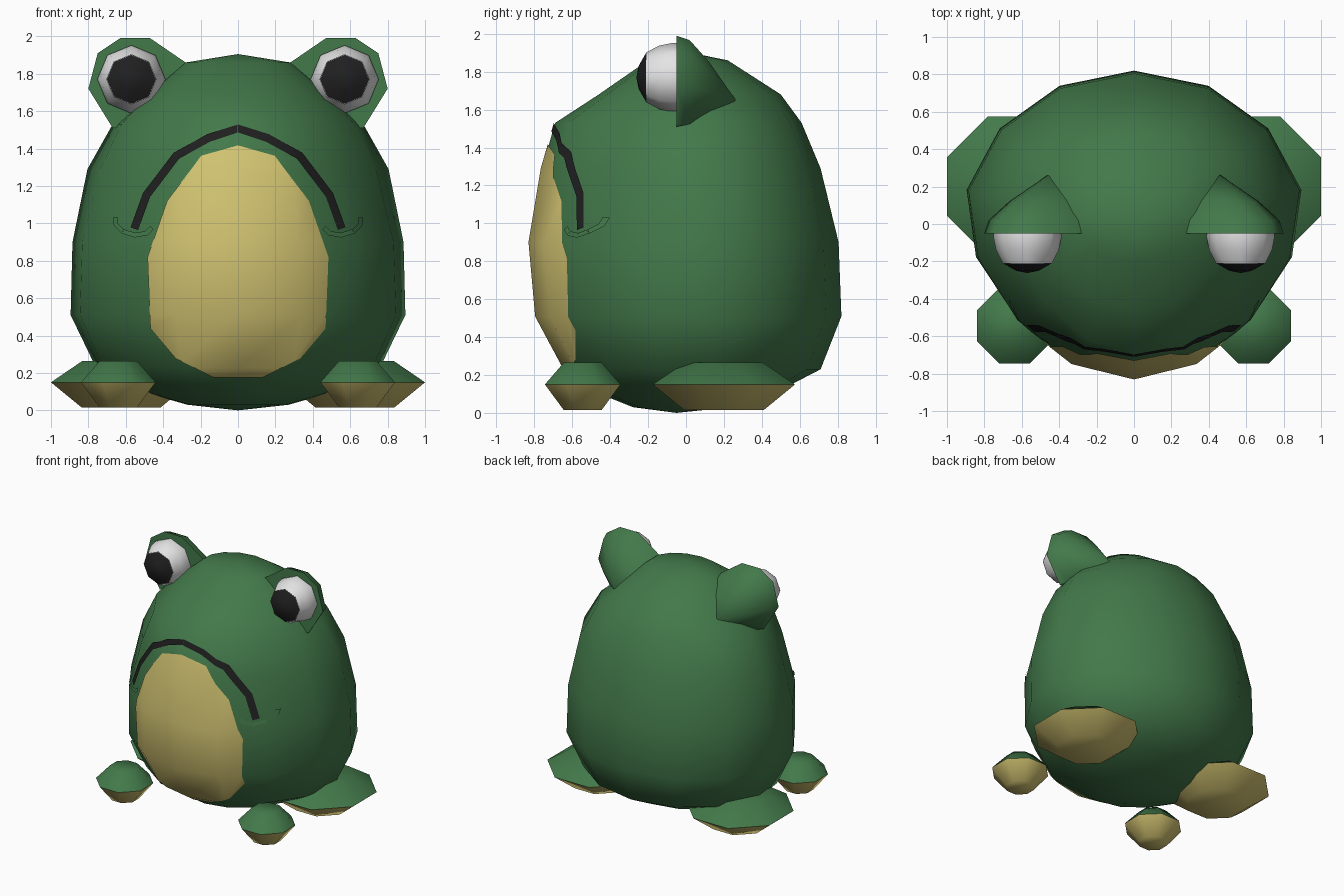
import bpy, bmesh, math
from mathutils import Vector

if "Cube" in bpy.data.objects:
    bpy.data.objects.remove(bpy.data.objects["Cube"])


def material(name, rgb):
    m = bpy.data.materials.new(name)
    m.diffuse_color = (*rgb, 1)
    m.use_nodes = True
    m.node_tree.nodes["Principled BSDF"].inputs["Base Color"].default_value = m.diffuse_color
    return m


GREEN = material("frog_green", (0.055, 0.19, 0.068))
YELLOW = material("belly_yellow", (0.66, 0.56, 0.17))
WHITE = material("eye_white", (0.78, 0.78, 0.78))
BLACK = material("black", (0.014, 0.014, 0.015))


def finish(bm, name, mats, angle=180, solid=True):
    if solid:
        bmesh.ops.recalc_face_normals(bm, faces=bm.faces)
    me = bpy.data.meshes.new(name)
    bm.to_mesh(me)
    bm.free()
    for m in mats:
        me.materials.append(m)
    ob = bpy.data.objects.new(name, me)
    bpy.context.collection.objects.link(ob)
    bpy.ops.object.select_all(action='DESELECT')
    ob.select_set(True)
    bpy.context.view_layer.objects.active = ob
    bpy.ops.object.shade_smooth_by_angle(angle=math.radians(angle))
    return ob


def loft(rings, start=None, end=None):
    """Skin a list of closed rings; ends become a point or a flat cap."""
    bm = bmesh.new()
    loops = [[bm.verts.new(p) for p in r] for r in rings]
    n = len(loops[0])
    for a, b in zip(loops, loops[1:]):
        for i in range(n):
            bm.faces.new((a[i], a[(i + 1) % n], b[(i + 1) % n], b[i]))
    for loop, tip in ((loops[0], start), (loops[-1], end)):
        if tip is None:
            bm.faces.new(loop)
        else:
            t = bm.verts.new(tip)
            for i in range(n):
                bm.faces.new((loop[i], loop[(i + 1) % n], t))
    return bm


# Body: (height, half width, front y, back y, pinch of the front)
SECTIONS = [
    (0.03, 0.27, -0.28, 0.24, 0.10), (0.09, 0.48, -0.43, 0.44, 0.12),
    (0.23, 0.76, -0.64, 0.71, 0.15), (0.51, 0.895, -0.79, 0.82, 0.16),
    (0.90, 0.885, -0.825, 0.805, 0.17), (1.29, 0.805, -0.76, 0.71, 0.24),
    (1.53, 0.67, -0.69, 0.61, 0.20), (1.68, 0.50, -0.46, 0.50, 0.08),
    (1.86, 0.28, -0.20, 0.22, 0.0)]


def body_ring(z, w, front, back, pinch, n=14):
    pts = []
    for i in range(n):
        a = 2 * math.pi * i / n
        s, c = math.sin(a) / 0.975, math.cos(a)
        squeeze = 1 - pinch * max(0, -c) ** 0.7
        pts.append((w * s * squeeze, c * (back if c > 0 else -front), z))
    return pts


body = finish(loft([body_ring(*s) for s in SECTIONS], (0, -0.05, 0), (0, 0, 1.905)),
              "body", [GREEN])


def patch(polygons, name, mat, lift):
    """Thin plates cut from the body front by convex outlines in x and z."""
    out = bmesh.new()
    for poly in polygons:
        bm = bmesh.new()
        bm.from_mesh(body.data)
        mid = Vector((sum(p[0] for p in poly), 0, sum(p[1] for p in poly))) / len(poly)
        planes = [(Vector((0, -0.05, 0)), Vector((0, 1, 0)))]
        for p, q in zip(poly, poly[1:] + poly[:1]):
            no = Vector((q[1] - p[1], 0, p[0] - q[0]))
            co = Vector((p[0], 0, p[1]))
            planes.append((co, no if no.dot(mid - co) < 0 else -no))
        for co, no in planes:
            bmesh.ops.bisect_plane(bm, geom=bm.verts[:] + bm.edges[:] + bm.faces[:],
                                   plane_co=co, plane_no=no, clear_outer=True)
        bm.normal_update()
        for v, no in [(v, v.normal.copy()) for v in bm.verts]:
            v.co += no * lift
        tmp = bpy.data.meshes.new("tmp")
        bm.to_mesh(tmp)
        bm.free()
        out.from_mesh(tmp)
        bpy.data.meshes.remove(tmp)
    return finish(out, name, [mat], solid=False)


def strip(path, width):
    """Quads following a path, with mitred joints."""
    pts = [Vector(p) for p in path]
    sides = []
    for i, p in enumerate(pts):
        d = pts[min(i + 1, len(pts) - 1)] - pts[max(i - 1, 0)]
        no = Vector((-d.y, d.x)).normalized() * width / 2
        sides.append((p + no, p - no))
    return [[tuple(a[0]), tuple(b[0]), tuple(b[1]), tuple(a[1])]
            for a, b in zip(sides, sides[1:])]


# Belly patch
half = [(0.195, 1.36), (0.375, 1.12), (0.48, 0.82), (0.465, 0.44), (0.33, 0.28), (0.13, 0.18)]
patch([[(0, 1.415)] + half + [(-x, z) for x, z in reversed(half)]], "belly", YELLOW, 0.006)

# Mouth line and cheek creases
arc = [(0.155, 1.455), (0.325, 1.36), (0.485, 1.15), (0.55, 0.97)]
patch(strip([(-x, z) for x, z in reversed(arc)] + [(0, 1.505)] + arc, 0.043),
      "mouth", BLACK, 0.007)
crease = [(0.455, 0.975), (0.485, 0.945), (0.545, 0.935), (0.61, 0.955), (0.645, 0.99), (0.65, 1.03)]
for s, side in ((1, "left"), (-1, "right")):
    patch(strip([(s * x, z) for x, z in crease], 0.025), side + "_cheek_crease", GREEN, 0.009)


def foot(name, x, y, r, top, bottom):
    rings = []
    for z, k in ((0.015, bottom), (0.15, 1), (0.265, top)):
        rings.append([(x + r * k * math.cos(a), y + r * k * math.sin(a), z)
                      for a in (math.pi * (i + 0.5) / 4 for i in range(8))])
    bm = loft(rings)
    for f in bm.faces:  # yellow sole below the rim
        f.material_index = int(f.calc_center_median().z < 0.15)
    finish(bm, name, [GREEN, YELLOW], 60)


# Eye socket outline in x and z
SOCKET = [(0.28, 1.86), (0.47, 1.99), (0.63, 1.99), (0.75, 1.91),
          (0.80, 1.72), (0.67, 1.51), (0.45, 1.50), (0.32, 1.66)]

for s, side in ((1, "left"), (-1, "right")):
    foot(side + "_front_foot", s * 0.64, -0.545, 0.216, 0.5, 0.5)
    foot(side + "_back_foot", s * 0.625, 0.2, 0.406, 0.55, 0.56)

    # Eye bump tapering back into the head
    rings = []
    for y, k, cx, cz in ((-0.05, 1, 0.57, 1.75), (0.02, 0.92, 0.565, 1.745),
                         (0.12, 0.6, 0.53, 1.71)):
        rings.append([(s * (cx + (x - 0.57) * k), y, cz + (z - 1.75) * k) for x, z in SOCKET])
    finish(loft(rings, None, (s * 0.45, 0.27, 1.64)), side + "_eye_bump", [GREEN], 50)

    # Eyeball with a dark front cap
    def eye_ring(y, r):
        return [(s * 0.57 + r * math.sin(i * math.pi / 4), y,
                 1.77 + r * math.cos(i * math.pi / 4)) for i in range(8)]
    finish(loft([eye_ring(-0.04, 0.18), eye_ring(-0.07, 0.182), eye_ring(-0.14, 0.168),
                 eye_ring(-0.21, 0.132)]), side + "_eyeball", [WHITE], 50)
    finish(loft([eye_ring(-0.208, 0.134), eye_ring(-0.25, 0.06)], None,
                (s * 0.57, -0.262, 1.77)), side + "_pupil", [BLACK], 50)
